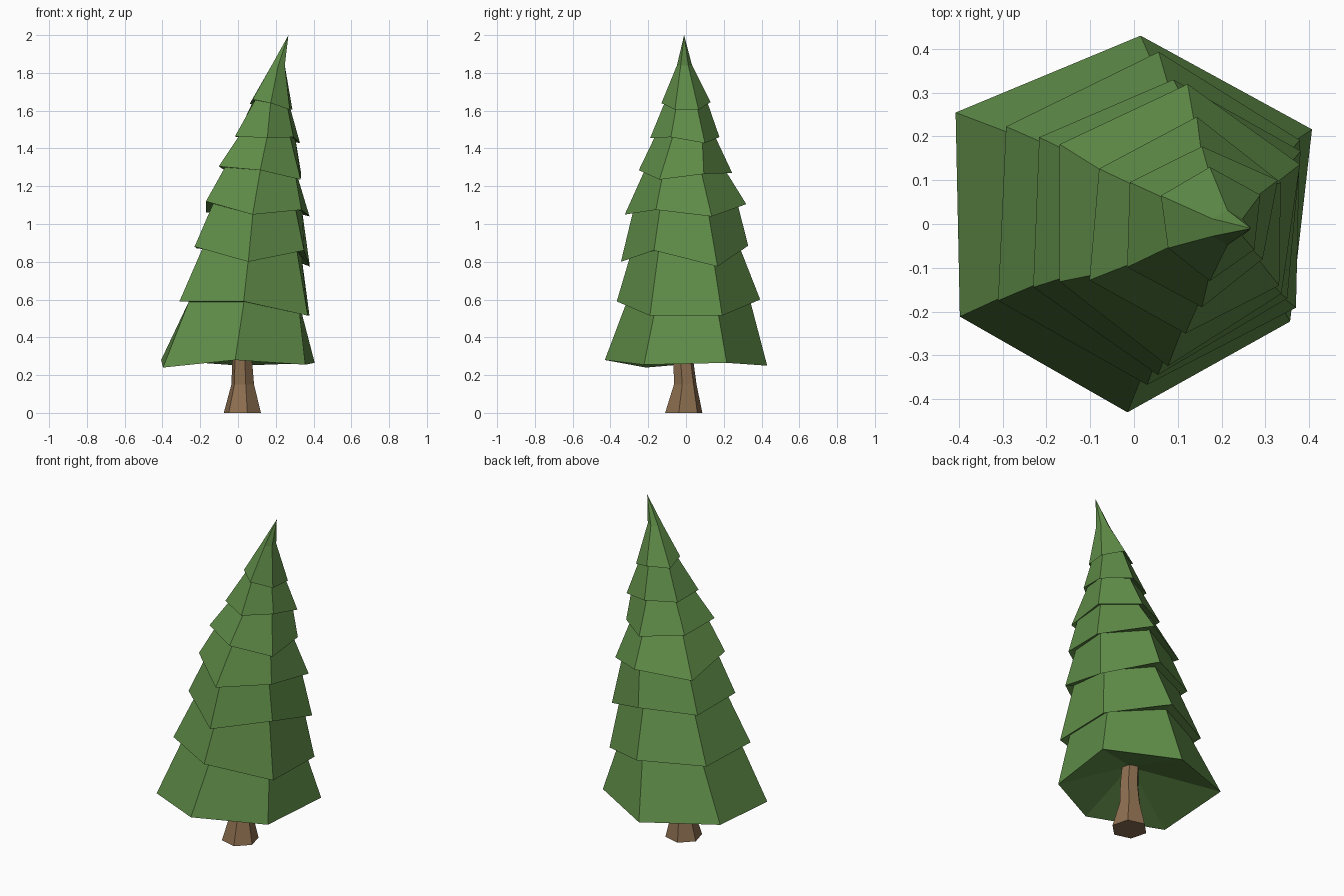
import bpy, bmesh, math
from mathutils import Vector

if "Cube" in bpy.data.objects:
    bpy.data.objects.remove(bpy.data.objects["Cube"])


def material(name, rgb):
    m = bpy.data.materials.new(name)
    m.diffuse_color = (*rgb, 1.0)
    m.use_nodes = True
    m.node_tree.nodes["Principled BSDF"].inputs["Base Color"].default_value = m.diffuse_color
    return m


def ring(cx, cy, twist, radii, heights):
    """Six-sided ring, starting at the left-front corner, counterclockwise."""
    pts = []
    for i in range(6):
        a = math.radians(210 + 60 * i + twist)
        pts.append(Vector((cx + radii[i] * math.cos(a), cy + radii[i] * math.sin(a), heights[i])))
    return pts


def loft(name, rings, mat, tip=None):
    """Skin a stack of rings; close the bottom, and the top with a cap or a tip."""
    bm = bmesh.new()
    loops = [[bm.verts.new(p) for p in r] for r in rings]
    for a, b in zip(loops, loops[1:]):
        for i in range(6):
            j = (i + 1) % 6
            bm.faces.new((a[i], a[j], b[j], b[i]))
    bm.faces.new(list(reversed(loops[0])))
    if tip is None:
        bm.faces.new(loops[-1])
    else:
        t = bm.verts.new(tip)
        for i in range(6):
            bm.faces.new((loops[-1][i], loops[-1][(i + 1) % 6], t))
    me = bpy.data.meshes.new(name)
    bm.to_mesh(me)
    bm.free()
    me.materials.append(mat)
    ob = bpy.data.objects.new(name, me)
    bpy.context.collection.objects.link(ob)
    return ob


green = material("needle green", (0.118, 0.270, 0.066))
brown = material("bark brown", (0.262, 0.156, 0.080))

# Trunk: flared hexagonal stem
trunk = [(0.023, -0.012, 0.0, 0.102), (0.025, -0.004, 0.15, 0.062),
         (0.022, -0.014, 0.28, 0.054), (0.02, -0.005, 0.40, 0.05)]
loft("trunk", [ring(x, y, 15, [r] * 6, [z] * 6) for x, y, z, r in trunk], brown)

# Foliage tiers: centre x, y, twist, hand-cut rim radii and rim heights
tiers = [
    (0.000, 0.000, -2, (.45, .43, .42, .46, .43, .48), (.24, .28, .255, .265, .25, .28)),
    (0.043, 0.013, -2, (.40, .38, .385, .38, .38, .395), (.59, .59, .515, .515, .60, .59)),
    (0.073, 0.010, -3, (.34, .355, .33, .345, .32, .345), (.88, .80, .86, .775, .885, .87)),
    (0.100, 0.000, -4, (.30, .325, .285, .31, .32, .325), (1.12, 1.05, 1.075, 1.04, 1.105, 1.06)),
    (0.130, -0.010, -3, (.26, .24, .24, .23, .255, .25), (1.305, 1.285, 1.235, 1.265, 1.27, 1.29)),
    (0.155, 0.000, 0, (.197, .19, .16, .20, .177, .19), (1.465, 1.455, 1.46, 1.428, 1.46, 1.46)),
    (0.173, 0.000, 0, (.11, .13, .117, .133, .13, .129), (1.66, 1.64, 1.605, 1.605, 1.645, 1.635)),
]
rings = [ring(0.02, -0.005, 0, [0.05] * 6, [0.38] * 6)]  # hollow underside
for k, (cx, cy, tw, radii, zs) in enumerate(tiers):
    if k:  # narrow neck tucked under this tier's rim
        mean = sum(zs) / 6
        rings.append(ring(cx, cy, tw, [r * 0.86 for r in radii],
                          [(z + mean) / 2 + 0.01 for z in zs]))
    rings.append(ring(cx, cy, tw, radii, zs))
# Bent tip
rings.append(ring(0.213, -0.008, 0, [0.04] * 6, [1.84] * 6))
loft("foliage", rings, green, tip=(0.267, -0.01, 2.0))
